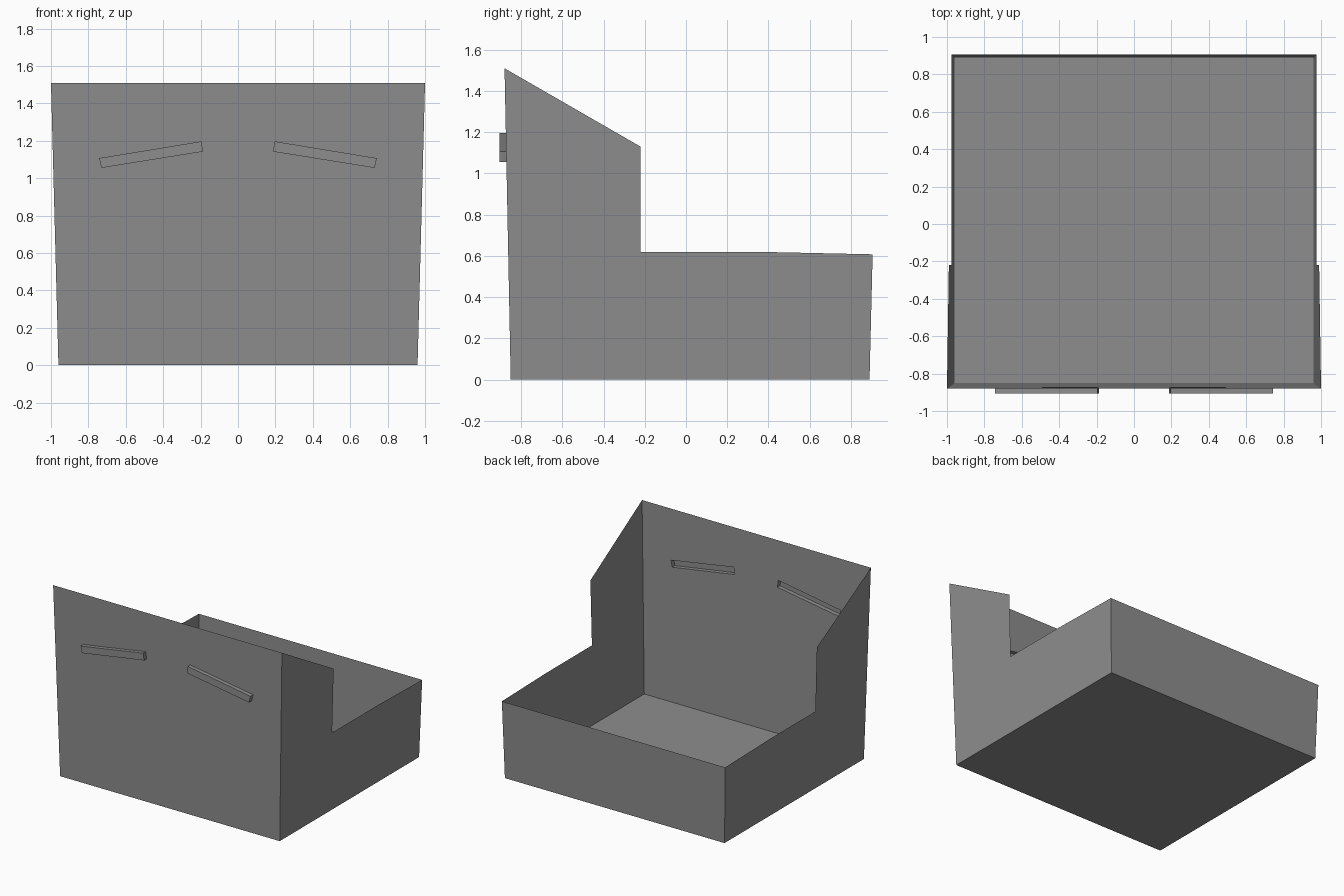
import bpy
import bmesh
from mathutils import Vector

if "Cube" in bpy.data.objects:
    bpy.data.objects.remove(bpy.data.objects["Cube"])

H = 1.51  # height of the tall front wall

grey = bpy.data.materials.new("mid_grey")
grey.diffuse_color = (0.27, 0.27, 0.27, 1.0)
grey.use_nodes = True
grey.node_tree.nodes["Principled BSDF"].inputs["Base Color"].default_value = grey.diffuse_color


def side_x(z):
    """Half width of the flared tray at height z."""
    return 0.96 + 0.04 * z / H


def front_y(z):
    """Depth position of the leaning front wall at height z."""
    return -0.85 - 0.03 * z / H


def sheet(name, polygons, outward=None):
    """Thin sheet from polygons, each turned to face outward."""
    bm = bmesh.new()
    for poly in polygons:
        face = bm.faces.new([bm.verts.new(p) for p in poly])
        face.normal_update()
        if outward and face.normal.dot(Vector(outward)) < 0:
            face.normal_flip()
    bmesh.ops.remove_doubles(bm, verts=bm.verts, dist=0.0001)
    mesh = bpy.data.meshes.new(name)
    bm.to_mesh(mesh)
    bm.free()
    mesh.materials.append(grey)
    obj = bpy.data.objects.new(name, mesh)
    bpy.context.collection.objects.link(obj)
    return obj


def ring(outer, inner):
    """Quads joining two matching loops."""
    n = len(outer)
    return [[outer[i], outer[(i + 1) % n], inner[(i + 1) % n], inner[i]]
            for i in range(n)]


# Floor
sheet("floor", [[(-0.96, -0.85, 0), (0.96, -0.85, 0),
                 (0.96, 0.89, 0), (-0.96, 0.89, 0)]], (0, 0, -1))

# Low back wall
bx = side_x(0.608)
sheet("back_wall", [[(-0.96, 0.89, 0), (0.96, 0.89, 0),
                     (bx, 0.905, 0.608), (-bx, 0.905, 0.608)]], (0, 1, 0))

# Stepped side walls
profile = [(-0.85, 0), (0.89, 0), (0.905, 0.608), (0.35, 0.62),
           (-0.22, 0.62), (-0.22, 1.13), (-0.88, H)]
for name, s in (("left_wall", -1), ("right_wall", 1)):
    sheet(name, [[(s * side_x(z), y, z) for y, z in profile]], (s, 0, 0))

# Front wall with two slanted slots, and the shallow pockets behind them
slot = [(0.742, 1.107), (0.195, 1.197), (0.188, 1.142), (0.73, 1.055)]
panel = [(1.0, H), (0, H), (0, 0), (0.96, 0)]
wall_faces = []
for name, s in (("left_grip", -1), ("right_grip", 1)):
    outer = [(s * x, front_y(z), z) for x, z in panel]
    mouth = [(s * x, front_y(z), z) for x, z in slot]
    cap = [(s * x, -0.905, z) for x, z in slot]
    wall_faces += ring(outer, mouth)
    # Winding follows the side so every pocket face points outward
    faces = ring(mouth, cap) + [cap]
    if s < 0:
        faces = [f[::-1] for f in faces]
    grip = sheet(name, faces)
    if grip.data.polygons[-1].normal.y > 0:
        grip.data.flip_normals()
sheet("front_wall", wall_faces, (0, -1, 0))
